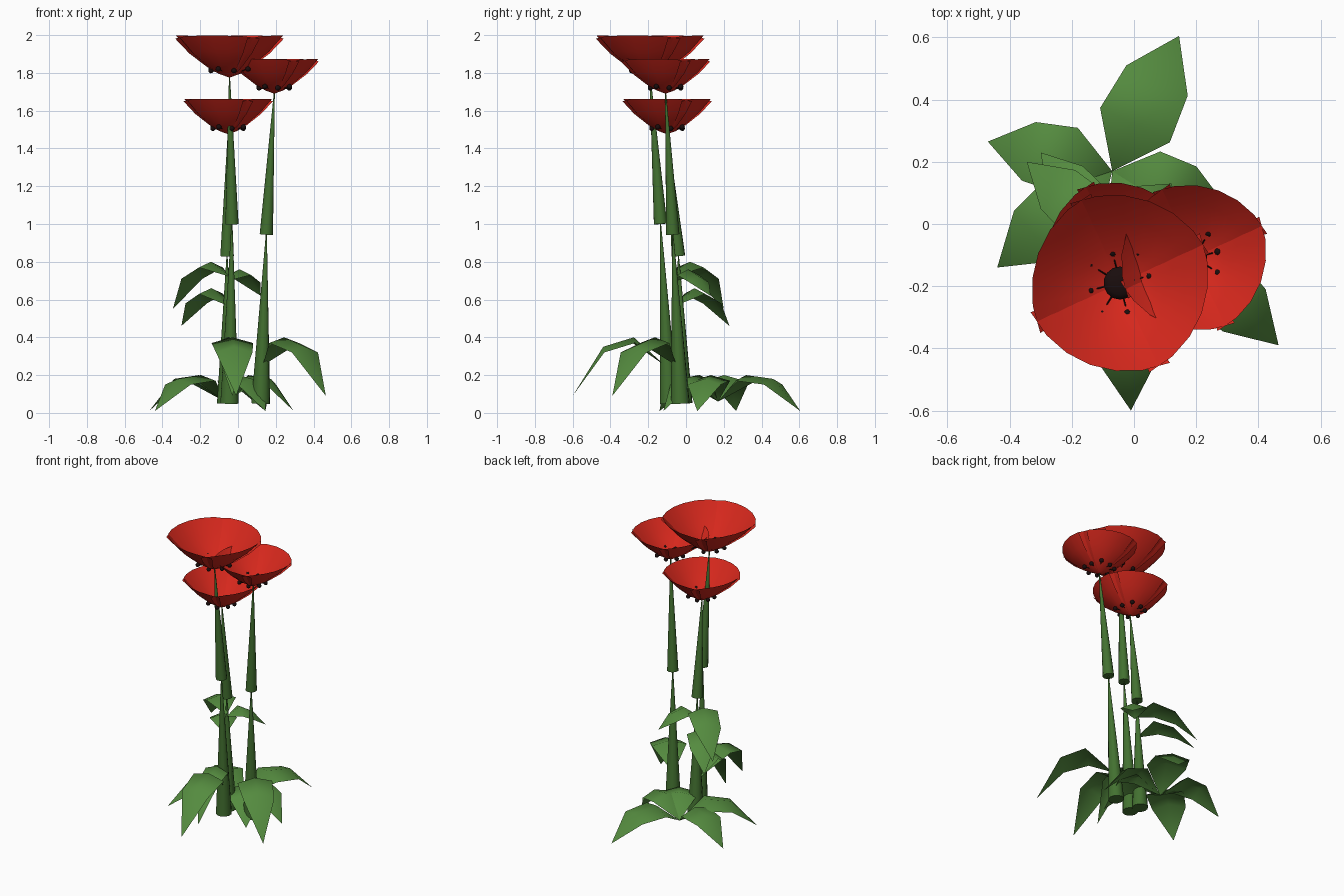
import bpy, bmesh, math
from mathutils import Vector, Matrix

cube = bpy.data.objects.get("Cube")
if cube:
    bpy.data.objects.remove(cube)


def material(name, rgb):
    m = bpy.data.materials.new(name)
    m.use_nodes = True
    m.diffuse_color = (*rgb, 1)
    bsdf = m.node_tree.nodes["Principled BSDF"]
    bsdf.inputs["Base Color"].default_value = (*rgb, 1)
    bsdf.inputs["Roughness"].default_value = 0.8
    return m


RED = material("petal red", (0.68, 0.021, 0.012))
LEAF = material("leaf green", (0.09, 0.26, 0.05))
STEM = material("stem green", (0.056, 0.165, 0.03))
DARK = material("centre black", (0.01, 0.004, 0.004))


def finish(name, bm, mat, angle=40):
    mesh = bpy.data.meshes.new(name)
    bm.to_mesh(mesh)
    bm.free()
    mesh.materials.append(mat)
    obj = bpy.data.objects.new(name, mesh)
    bpy.context.collection.objects.link(obj)
    bpy.ops.object.select_all(action="DESELECT")
    obj.select_set(True)
    bpy.context.view_layer.objects.active = obj
    bpy.ops.object.shade_smooth_by_angle(angle=math.radians(angle))


def skin(bm, rows):
    """Join equal-length rows of points with quads."""
    grid = [[bm.verts.new(p) for p in row] for row in rows]
    for a, b in zip(grid, grid[1:]):
        for i in range(len(a) - 1):
            bm.faces.new((a[i], a[i + 1], b[i + 1], b[i]))
    bmesh.ops.remove_doubles(bm, verts=bm.verts, dist=0.0005)


def add_cone(bm, start, end, r1, r2, sides):
    start, end = Vector(start), Vector(end)
    axis = end - start
    rot = axis.to_track_quat("Z", "Y").to_matrix().to_4x4()
    bmesh.ops.create_cone(bm, cap_ends=True, segments=sides, radius1=r1, radius2=r2,
                          depth=axis.length, matrix=Matrix.Translation((start + end) / 2) @ rot)


def stem(name, start, end, radius):
    bm = bmesh.new()
    add_cone(bm, start, end, radius, 0.003, 12)
    finish(name, bm, STEM)


def leaf(name, base, tip, heights, width):
    """Pointed leaf with a raised midrib, arching through the two given heights."""
    base, tip = Vector(base), Vector(tip)
    side = Vector((base.y - tip.y, tip.x - base.x, 0)).normalized()
    rows = [[base] * 3]
    for t, z, w in zip((0.34, 0.67), heights, (width, width * 0.88)):
        mid = base.lerp(tip, t)
        mid.z = z
        droop = Vector((0, 0, -0.03))
        rows.append([mid + side * w + droop, mid, mid - side * w + droop])
    rows.append([tip] * 3)
    bm = bmesh.new()
    skin(bm, rows)
    finish(name, bm, LEAF, 80)


def flower(name, centre, radius, height):
    centre = Vector(centre)
    profile = ((0, 0), (0.2, 0.1), (0.42, 0.28), (0.74, 0.62), (1, 1))
    # four overlapping petals, flatter than a round bowl so their side edges stand out
    for k in range(4):
        rows = []
        for r, z in profile:
            row = []
            for i in range(7):
                u = i / 3 - 1
                a = math.radians(70 + 90 * k + 52 * u)
                s = r * radius * (1 + 0.08 * u ** 2)
                row.append(centre + Vector((s * math.cos(a), s * math.sin(a),
                                            z * height * (1 - 0.07 * u ** 4))))
            rows.append(row)
        bm = bmesh.new()
        skin(bm, rows)
        finish(f"{name}_petal_{k + 1}", bm, RED)
    # seed head
    bm = bmesh.new()
    bmesh.ops.create_uvsphere(bm, u_segments=14, v_segments=8, radius=0.19 * radius,
                              matrix=Matrix.Translation(centre + Vector((0, 0, 0.2 * height)))
                              @ Matrix.Diagonal((1, 1, 0.4, 1)))
    finish(name + "_seed_head", bm, DARK)
    # filaments tipped with anthers that hang just under the petals
    bm = bmesh.new()
    for k in range(8):
        a = math.tau * (k + 0.3) / 8
        reach, drop = (0.41, 0.205) if k % 2 else (0.36, 0.165)
        end = centre + Vector((reach * radius * math.cos(a), reach * radius * math.sin(a),
                               drop * height))
        add_cone(bm, centre + Vector((0, 0, 0.08 * height)), end, 0.003, 0.002, 5)
        bmesh.ops.create_icosphere(bm, subdivisions=2, radius=0.014,
                                   matrix=Matrix.Translation(end))
    finish(name + "_stamens", bm, DARK)


# Flowers on two-part tapered stems: foot, joint, flower base, radius, height
plants = {
    "tall": ((-0.045, -0.09, 0.05), (-0.032, -0.135, 1.0), (-0.045, -0.19, 1.775), 0.28, 0.222),
    "side": ((0.12, -0.03, 0.05), (0.15, -0.07, 0.945), (0.192, -0.108, 1.69), 0.23, 0.183),
    "short": ((-0.062, -0.015, 0.05), (-0.058, -0.04, 0.83), (-0.052, -0.1, 1.475), 0.23, 0.188),
}
for name, (foot, joint, head, radius, height) in plants.items():
    stem(name + "_lower_stem", foot, joint, 0.05)
    stem(name + "_upper_stem", joint, head, 0.036)
    flower(name + "_flower", head, radius, height)

# Ground leaves spreading from one point: tip and half width
ground_leaves = (((0.145, 0.605), 0.125), ((-0.47, 0.265), 0.11), ((0.295, 0.06), 0.105),
                 ((-0.44, -0.14), 0.12), ((0.145, -0.12), 0.11))
for n, (tip, width) in enumerate(ground_leaves):
    leaf(f"ground_leaf_{n + 1}", (-0.07, 0.17, 0.06), (*tip, 0.01), (0.2, 0.18), width)

# Front leaves above them, growing from the stems: base, tip and half width
front_leaves = (((-0.04, -0.11), (-0.01, -0.6), 0.11),
                ((0.13, -0.05), (0.465, -0.39), 0.11),
                ((-0.06, -0.04), (-0.03, -0.39), 0.08))
for n, (base, tip, width) in enumerate(front_leaves):
    leaf(f"front_leaf_{n + 1}", (*base, 0.25), (*tip, 0.09), (0.4, 0.35), width)

# Leaves part way up the stem
leaf("stem_leaf_1", (-0.04, -0.07, 0.72), (-0.345, 0.2, 0.55), (0.8, 0.74), 0.095)
leaf("stem_leaf_2", (-0.06, -0.05, 0.57), (-0.3, 0.23, 0.46), (0.66, 0.61), 0.085)
leaf("stem_leaf_3", (-0.05, -0.05, 0.7), (0.12, 0.13, 0.62), (0.76, 0.72), 0.085)
